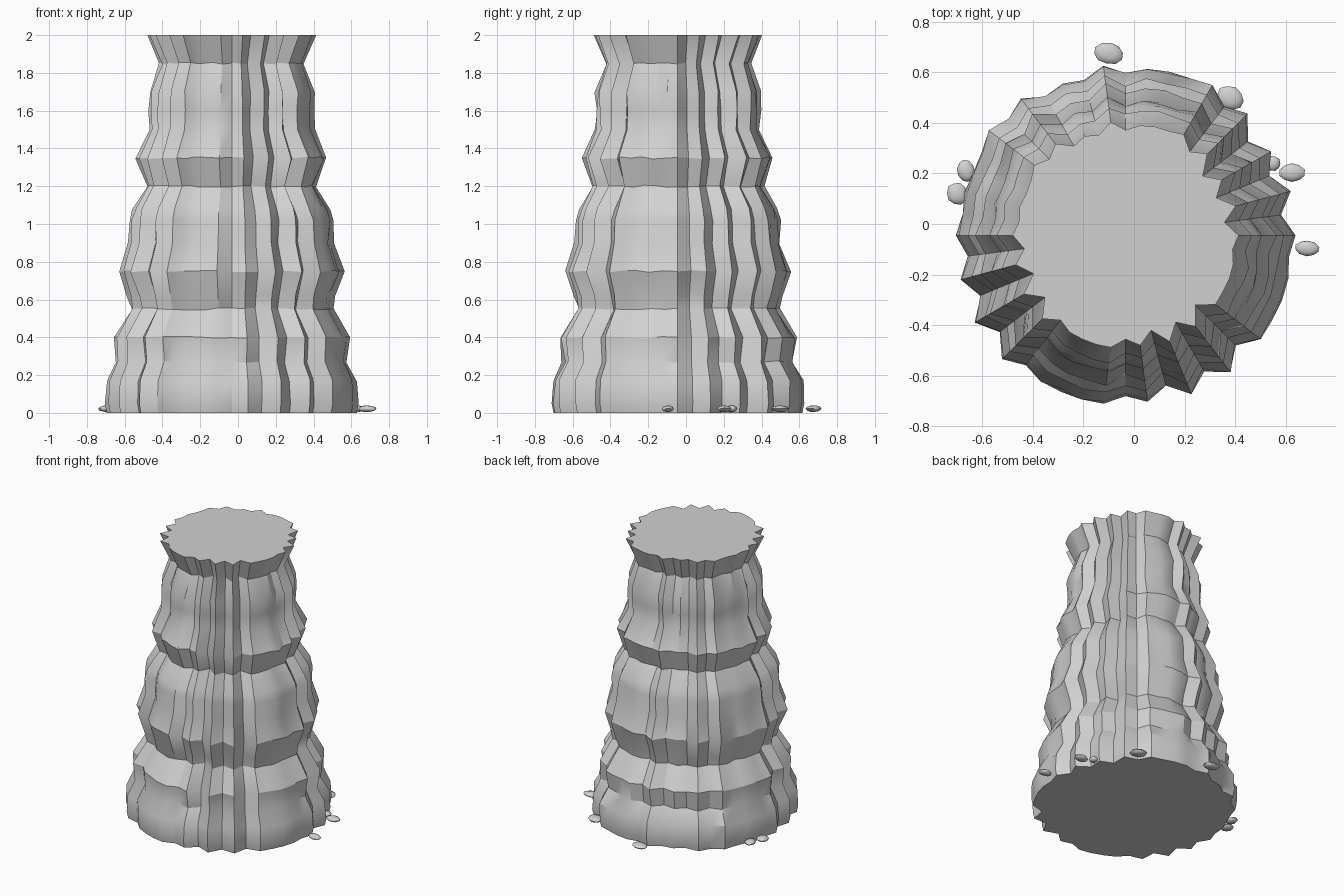
import bpy, bmesh, math, random
from mathutils import Vector

if "Cube" in bpy.data.objects:
    bpy.data.objects.remove(bpy.data.objects["Cube"])

random.seed(4)
CX, CY = -0.033, -0.045


def material(name, v):
    m = bpy.data.materials.new(name)
    m.diffuse_color = (v, v, v, 1)
    m.use_nodes = True
    m.node_tree.nodes["Principled BSDF"].inputs["Base Color"].default_value = m.diffuse_color
    return m


STONE = material("pale grey stone", 0.64)


def finish(bm, name, angle):
    bmesh.ops.recalc_face_normals(bm, faces=bm.faces)
    me = bpy.data.meshes.new(name)
    bm.to_mesh(me)
    bm.free()
    me.materials.append(STONE)
    ob = bpy.data.objects.new(name, me)
    bpy.context.collection.objects.link(ob)
    bpy.ops.object.select_all(action='DESELECT')
    ob.select_set(True)
    bpy.context.view_layer.objects.active = ob
    bpy.ops.object.shade_smooth_by_angle(angle=math.radians(angle))
    return ob


# Ridge depth around the pillar, one value per 7.5 degrees (thousandths)
RIDGES = [0, -52, 4, -58, -8, -62, 10, -30, 14, 0, -2, -8,
          -30, 5, -36, -22, -38, 10, -20, 10, -14, -20, -12, -22,
          0, -42, 4, -52, 18, -44, 20, -24, -4, -2, 0, 0,
          -36, -8, -58, 8, -50, 8, -56, 2, -2, -2, -6, -20]

# Layered profile: height, ridge radius
PROFILE = [(0, .662), (.05, .672), (.17, .668), (.27, .615), (.4, .628),
           (.55, .535), (.62, .55), (.75, .595), (.9, .545), (1.02, .545),
           (1.08, .525), (1.2, .455), (1.35, .505), (1.5, .437), (1.6, .437),
           (1.7, .437), (1.85, .385), (2.0, .447)]

# Pillar body: stacked rings of ridges
bm = bmesh.new()
n = len(RIDGES)
rings = []
for z, rad in PROFILE:
    ring = []
    for i, d in enumerate(RIDGES):
        a = math.tau * i / n
        r = rad + d / 1000
        dz = 0
        if 0.1 < z < 1.95:
            r += random.uniform(-.009, .007)
            dz = random.uniform(-.006, .006)
        ring.append(bm.verts.new((CX + r * math.cos(a), CY + r * math.sin(a), z + dz)))
    rings.append(ring)
for lo, hi in zip(rings, rings[1:]):
    for i in range(n):
        j = (i + 1) % n
        bm.faces.new((lo[i], lo[j], hi[j], hi[i]))

# Flat top and underside, fanned from the centre
for ring, z in ((rings[0], 0), (rings[-1], 2)):
    c = bm.verts.new((CX, CY, z))
    for i in range(n):
        bm.faces.new((c, ring[i], ring[(i + 1) % n]))
finish(bm, "rock_pillar", 30)

# Loose pebbles around the foot: x, y, half length, half width, turn
PEBBLES = [(-.10, .675, .058, .042, -.2), (.38, .50, .056, .046, -.5),
           (.55, .24, .030, .030, .3), (.625, .203, .052, .037, 0),
           (.685, -.096, .050, .031, -.1), (-.665, .21, .036, .046, .2),
           (-.70, .12, .040, .046, .3)]
for k, (x, y, sx, sy, turn) in enumerate(PEBBLES):
    bm = bmesh.new()
    bmesh.ops.create_icosphere(bm, subdivisions=2, radius=1)
    for v in bm.verts:
        p = v.co * random.uniform(.92, 1.04)
        u, w = p.x * sx, p.y * sy
        v.co = Vector((x + u * math.cos(turn) - w * math.sin(turn),
                       y + u * math.sin(turn) + w * math.cos(turn),
                       max(.004, .022 + p.z * .018)))
    finish(bm, f"pebble_{k + 1}", 40)
